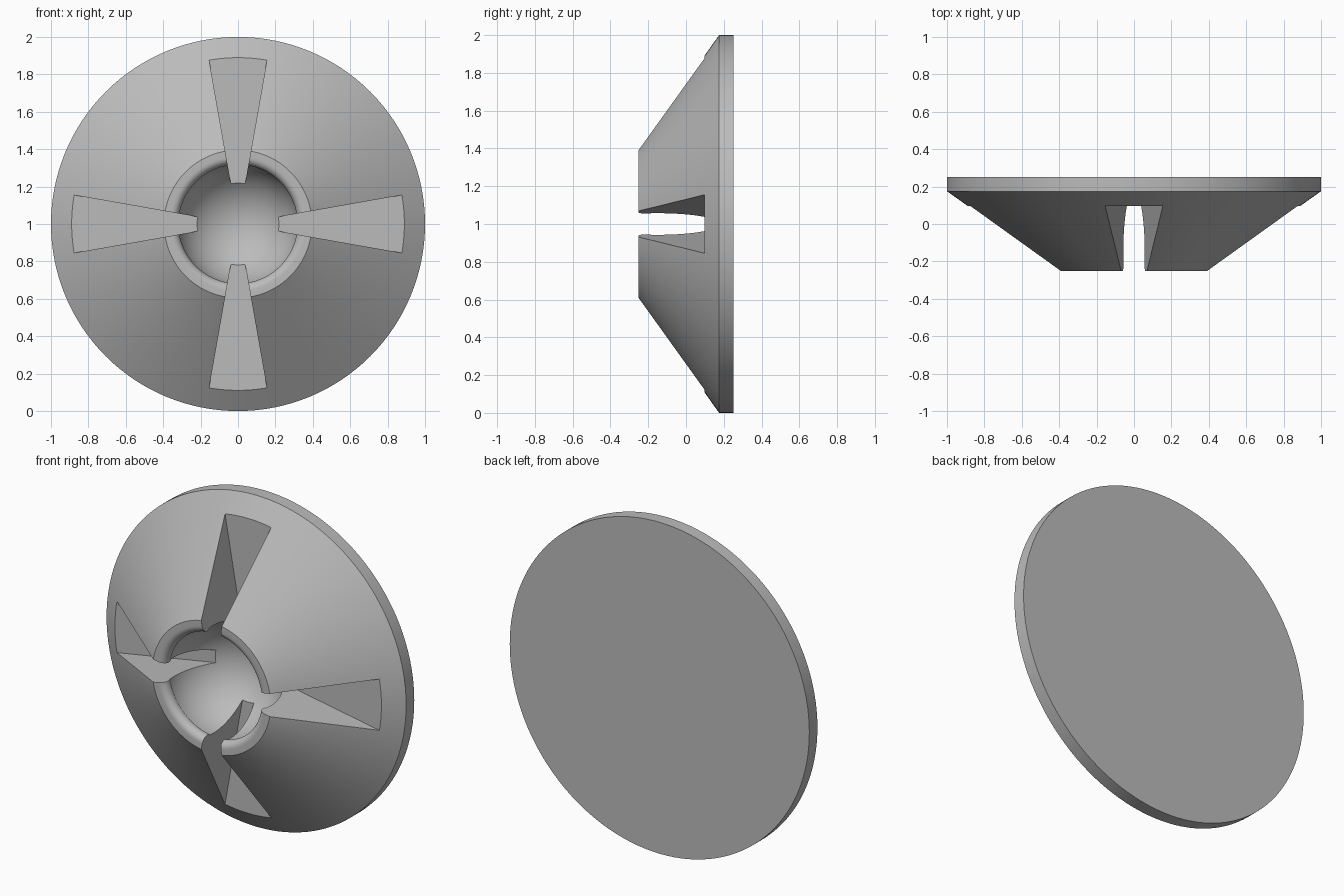
import bpy, bmesh, math
from mathutils import Matrix, Vector

cube = bpy.data.objects.get("Cube")
if cube:
    bpy.data.objects.remove(cube, do_unlink=True)

SEGMENTS = 128
HALF_DEPTH = 0.2525
SLOT_FLOOR = 0.097
SLOT_ANGLE = math.radians(10)
CENTRE = Vector((0, 0, 1))

grey = bpy.data.materials.new("plain grey")
grey.use_nodes = True
colour = (0.5, 0.5, 0.5, 1)
grey.diffuse_color = colour
grey.node_tree.nodes["Principled BSDF"].inputs["Base Color"].default_value = colour


def add_object(name, bm):
    bmesh.ops.recalc_face_normals(bm, faces=bm.faces)
    mesh = bpy.data.meshes.new(name)
    bm.to_mesh(mesh)
    bm.free()
    obj = bpy.data.objects.new(name, mesh)
    mesh.materials.append(grey)
    obj.location = CENTRE
    bpy.context.collection.objects.link(obj)
    return obj


def arc(r, y, radius, start, end, steps):
    """Arc points as (radius, depth), angles in degrees from the outward direction."""
    angles = [math.radians(start + (end - start) * i / steps) for i in range(steps + 1)]
    return [(r + radius * math.cos(a), y + radius * math.sin(a)) for a in angles]


# Turned body: back plate, rim, cone, rounded lip and ball socket
profile = [(0, HALF_DEPTH), (1, HALF_DEPTH), (1, 0.175), (0.395, -HALF_DEPTH)]
profile += arc(0.36, -HALF_DEPTH + 0.042, 0.042, 270, 155, 9)
profile += arc(0, -0.15, 0.33, -8, 90, 24)
bm = bmesh.new()
verts = [bm.verts.new((r, y, 0)) for r, y in profile]
edges = [bm.edges.new(pair) for pair in zip(verts, verts[1:])]
bmesh.ops.spin(bm, geom=verts + edges, cent=(0, 0, 0), axis=(0, 1, 0),
               angle=math.tau, steps=SEGMENTS, use_duplicate=False)
bmesh.ops.remove_doubles(bm, verts=bm.verts, dist=0.0005)
body = add_object("slotted_cone", bm)

# Four radial wedges that cut the slots
bm = bmesh.new()
for k in range(4):
    turn = Matrix.Rotation(k * math.pi / 2, 3, 'Y')
    outline = [(s * r * math.tan(SLOT_ANGLE), r)
               for r, s in ((0.1, -1), (0.1, 1), (1.2, 1), (1.2, -1))]
    face = bm.faces.new([bm.verts.new(turn @ Vector((x, SLOT_FLOOR, z))) for x, z in outline])
    out = bmesh.ops.extrude_face_region(bm, geom=[face])["geom"]
    bmesh.ops.translate(bm, vec=(0, -0.6, 0),
                        verts=[v for v in out if isinstance(v, bmesh.types.BMVert)])
cutter = add_object("slot_cutter", bm)
cutter.hide_render = True

# Cut the slots and shade the curved surfaces smooth
cut = body.modifiers.new("slots", 'BOOLEAN')
cut.operation = 'DIFFERENCE'
cut.solver = 'EXACT'
cut.object = cutter
bpy.ops.object.select_all(action='DESELECT')
body.select_set(True)
bpy.context.view_layer.objects.active = body
bpy.ops.object.modifier_apply(modifier=cut.name)
bpy.data.objects.remove(cutter, do_unlink=True)
bpy.ops.object.shade_smooth_by_angle(angle=math.radians(25))
